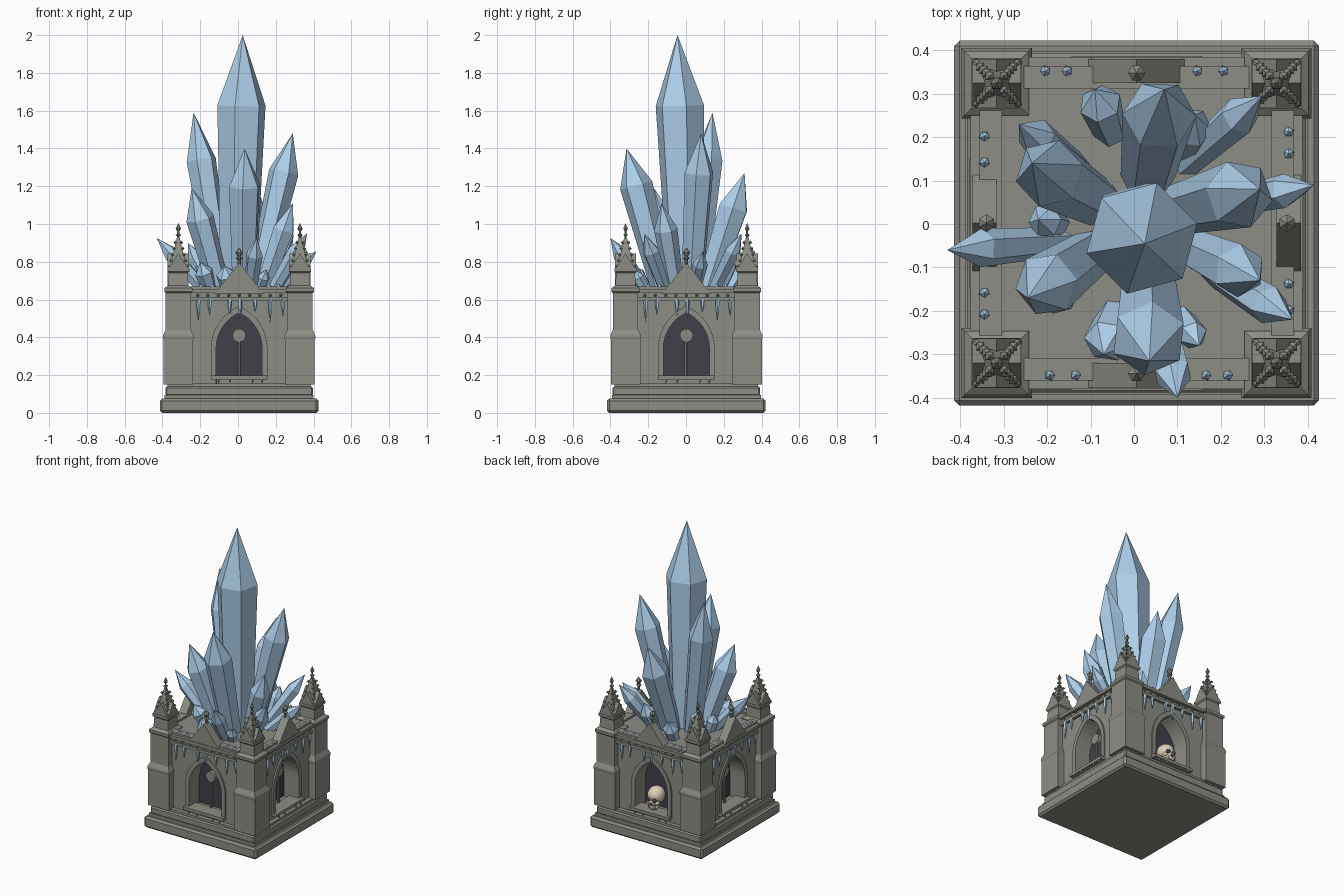
import bpy, bmesh, math, random
from mathutils import Matrix, Vector

if "Cube" in bpy.data.objects:
    bpy.data.objects.remove(bpy.data.objects["Cube"])

random.seed(4)
T = Matrix.Translation
CEN = T((0.006, 0.002, 0))                       # the stone part sits slightly off centre
SIDES = [CEN @ Matrix.Rotation(k * math.pi / 2, 4, 'Z') for k in range(4)]  # front, right, back, left
CORNERS = [CEN @ T((sx * 0.322, sy * 0.322, 0)) for sx in (-1, 1) for sy in (-1, 1)]


def material(name, rgb):
    m = bpy.data.materials.new(name)
    m.diffuse_color = (*rgb, 1)
    m.use_nodes = True
    m.node_tree.nodes["Principled BSDF"].inputs["Base Color"].default_value = m.diffuse_color
    return m


STONE = material("stone", (0.27, 0.27, 0.24))
ICE = material("ice", (0.42, 0.62, 0.82))
DARK = material("dark_recess", (0.055, 0.05, 0.065))
BONE = material("bone", (0.72, 0.64, 0.48))


def finish(name, bm, mat, bevel=0, smooth=False):
    bmesh.ops.remove_doubles(bm, verts=bm.verts, dist=1e-5)
    bmesh.ops.recalc_face_normals(bm, faces=bm.faces)
    me = bpy.data.meshes.new(name)
    bm.to_mesh(me)
    bm.free()
    me.materials.append(mat)
    ob = bpy.data.objects.new(name, me)
    bpy.context.collection.objects.link(ob)
    if bevel:
        b = ob.modifiers.new("bevel", 'BEVEL')
        b.width, b.segments = bevel, 1
    if smooth:
        me.polygons.foreach_set("use_smooth", [True] * len(me.polygons))
    return ob


def box(bm, lo, hi, M=Matrix()):
    c = [(a + b) / 2 for a, b in zip(lo, hi)]
    s = [b - a for a, b in zip(lo, hi)]
    bmesh.ops.create_cube(bm, size=1, matrix=M @ T(c) @ Matrix.Diagonal((*s, 1)))


def prism(bm, pts, y0, y1, M=Matrix()):
    """Extrude an (x, z) outline from y0 to y1."""
    a = [bm.verts.new(M @ Vector((x, y0, z))) for x, z in pts]
    b = [bm.verts.new(M @ Vector((x, y1, z))) for x, z in pts]
    bm.faces.new(a)
    bm.faces.new(b[::-1])
    for i in range(len(pts)):
        j = (i + 1) % len(pts)
        bm.faces.new((a[i], b[i], b[j], a[j]))


def stack(bm, rings, n=6, M=Matrix(), rot=0.0):
    """Loft n-sided rings given as (radius, z); n=4 takes half widths of a square."""
    if n == 4:
        rot, k = math.pi / 4, math.sqrt(2)
    else:
        k = 1
    loops = []
    for r, z in rings:
        r = max(r * k, 1e-7)
        loops.append([bm.verts.new(M @ Vector((r * math.cos(rot + math.tau * i / n),
                                               r * math.sin(rot + math.tau * i / n), z))) for i in range(n)])
    bm.faces.new(loops[0][::-1])
    bm.faces.new(loops[-1])
    for p, q in zip(loops, loops[1:]):
        for i in range(n):
            j = (i + 1) % n
            bm.faces.new((p[i], p[j], q[j], q[i]))


def arch(w, spring, h, bottom, n=8):
    """Pointed arch outline, from bottom left over the apex to bottom right."""
    c = (h * h - w * w) / (2 * w)
    R, top = w + c, math.atan2(h, c)
    right = [(-c + R * math.cos(top * i / n), spring + R * math.sin(top * i / n)) for i in range(n)]
    return [(-w, bottom)] + [(-x, z) for x, z in right] + [(0, spring + h)] + right[::-1] + [(w, bottom)]


# stepped base
for name, h, z0, z1, bv in (("base_slab", 0.42, 0, 0.076, 0.012), ("base_neck", 0.395, 0.07, 0.095, 0),
                            ("base_step", 0.39, 0.09, 0.14, 0.008), ("base_top", 0.38, 0.13, 0.155, 0)):
    bm = bmesh.new()
    box(bm, (-h, -h, z0), (h, h, z1), CEN)
    finish(name, bm, STONE, bv)

# dark core behind the windows, and the roof
bm = bmesh.new()
box(bm, (-0.25, -0.25, 0.15), (0.25, 0.25, 0.61), CEN)
finish("dark_core", bm, DARK)
bm = bmesh.new()
box(bm, (-0.32, -0.32, 0.6), (0.32, 0.32, 0.655), CEN)
finish("roof", bm, STONE)

walls, frames, trims, gables, finials, tracery, ice = [bmesh.new() for _ in range(7)]
hole = arch(0.122, 0.34, 0.19, 0.15)
outer = arch(0.15, 0.34, 0.225, 0.18)
inner = arch(0.122, 0.34, 0.19, 0.18)
for k, M in enumerate(SIDES):
    # wall with pointed opening and moulded frame
    prism(walls, [(-0.3, 0.15), (-0.3, 0.64), (0.3, 0.64), (0.3, 0.15)] + hole[::-1], -0.352, -0.25, M)
    prism(frames, outer + inner[::-1], -0.362, -0.34, M)
    # sill, cornice bands and parapet
    box(trims, (-0.12, -0.35, 0.15), (0.12, -0.25, 0.185), M)
    box(trims, (-0.15, -0.385, 0.178), (0.15, -0.29, 0.198), M)
    box(trims, (-0.26, -0.372, 0.592), (0.26, -0.34, 0.612), M)
    box(trims, (-0.26, -0.382, 0.635), (0.26, -0.31, 0.655), M)
    box(trims, (-0.26, -0.362, 0.61), (0.26, -0.31, 0.668), M)
    for i in range(9):
        stack(trims, [(0.008, 0), (0, 0.012)], 4, M @ T((-0.22 + i * 0.055, -0.36, 0.623)) @ Matrix.Rotation(math.pi / 2, 4, 'X'))
    # gable with finial
    prism(gables, [(-0.13, 0.63), (0, 0.795), (0.13, 0.63)], -0.378, -0.322, M)
    stack(finials, [(0.009, 0.77), (0.009, 0.81), (0.018, 0.82), (0.008, 0.828), (0.02, 0.85), (0, 0.875)], 6, M @ T((0, -0.346, 0)))
    # mullion and round boss, not in the rear niche
    if k != 2:
        stack(tracery, [(0.009, 0.185), (0.009, 0.4)], 8, M @ T((0, -0.295, 0)))
        stack(tracery, [(0.035, -0.012), (0.035, 0.012)], 16, M @ T((0, -0.295, 0.41)) @ Matrix.Rotation(math.pi / 2, 4, 'X'))
    # icicles below the cornice and the sill
    for x, l in ((-0.215, 0.12), (-0.155, 0.085), (-0.05, 0.09), (0.005, 0.11), (0.085, 0.07), (0.165, 0.12), (0.232, 0.09)):
        stack(ice, [(0.012, 0.6), (0.009, 0.6 - l * 0.45), (0, 0.6 - l)], 5, M @ T((x, -0.366, 0)), x * 20)
    for x in (-0.11, -0.05, 0.07, 0.12):
        stack(ice, [(0.007, 0.182), (0, 0.15)], 5, M @ T((x, -0.378, 0)))
    # frost lumps on the parapet
    for x in (-0.2, -0.14, 0.16, 0.21):
        stack(ice, [(0.014, 0.66), (0.01, 0.675), (0, 0.685)], 5, M @ T((x, -0.35, 0)))
for name, bm, mat in (("wall_panels", walls, STONE), ("window_frames", frames, STONE), ("sills_and_cornices", trims, STONE),
                      ("gables", gables, STONE), ("gable_finials", finials, STONE), ("window_tracery", tracery, STONE),
                      ("icicles", ice, ICE)):
    finish(name, bm, mat)

# corner buttresses with pinnacles
piers, pins, crockets = [bmesh.new() for _ in range(3)]
for C in CORNERS:
    stack(piers, [(0.078, 0.15), (0.078, 0.39), (0.081, 0.395), (0.081, 0.41), (0.067, 0.44), (0.067, 0.635),
                  (0.074, 0.642), (0.074, 0.66), (0.054, 0.675), (0.05, 0.74), (0.058, 0.748), (0.058, 0.765), (0.045, 0.765)], 4, C)
    stack(pins, [(0.046, 0.76), (0.008, 0.925)], 4, C)
    stack(pins, [(0.008, 0.915), (0.007, 0.935), (0.015, 0.942), (0.006, 0.95), (0.006, 0.962), (0.014, 0.975), (0, 1.005)], 6, C)
    for q in range(4):
        R = C @ Matrix.Rotation(q * math.pi / 2, 4, 'Z')
        prism(pins, [(-0.054, 0.762), (0, 0.845), (0.054, 0.762)], -0.056, -0.01, R)
        for i in range(5):
            t = 0.1 + i * 0.19
            h = 0.046 + (0.008 - 0.046) * t
            stack(crockets, [(0, -0.011), (0.009, 0), (0, 0.011)], 4, R @ T((h + 0.003, h + 0.003, 0.76 + 0.165 * t)))
finish("corner_buttresses", piers, STONE)
finish("pinnacles", pins, STONE)
finish("pinnacle_crockets", crockets, STONE)

# crystal cluster: base (x, y), tip (x, y, z), radius, shoulder fraction
CRYSTALS = [
    ((0, 0), (0.025, -0.045, 2.0), 0.132, 0.73),
    ((-0.08, 0.05), (-0.235, 0.14, 1.59), 0.08, 0.74),
    ((0.09, 0.03), (0.29, 0.08, 1.48), 0.08, 0.76),
    ((0.03, -0.11), (0.035, -0.315, 1.4), 0.088, 0.75),
    ((0.03, 0.1), (0.07, 0.31, 1.27), 0.085, 0.72),
    ((-0.09, -0.06), (-0.245, -0.17, 1.19), 0.075, 0.72),
    ((0.12, -0.05), (0.29, -0.13, 1.11), 0.062, 0.72),
    ((-0.15, -0.04), (-0.43, -0.06, 0.925), 0.045, 0.72),
    ((0.17, 0.04), (0.415, 0.09, 0.855), 0.04, 0.72),
    ((0.11, 0.13), (0.295, 0.295, 0.95), 0.045, 0.72),
    ((0.17, -0.1), (0.365, -0.22, 0.95), 0.045, 0.72),
    ((0.06, -0.2), (0.1, -0.4, 0.925), 0.045, 0.72),
    ((-0.12, 0.12), (-0.265, 0.23, 0.9), 0.045, 0.72),
    ((-0.04, -0.2), (-0.07, -0.3, 0.78), 0.055, 0.7),
    ((-0.05, 0.2), (-0.09, 0.31, 0.8), 0.05, 0.7),
    ((0.11, 0.16), (0.14, 0.25, 0.85), 0.05, 0.7),
    ((-0.14, -0.1), (-0.2, -0.19, 0.8), 0.05, 0.7),
    ((0.1, -0.2), (0.15, -0.28, 0.76), 0.035, 0.7),
    ((-0.17, 0.0), (-0.22, 0.01, 0.78), 0.04, 0.7)]
for i, (b, t, r, s) in enumerate(CRYSTALS):
    bm = bmesh.new()
    p, q = Vector((*b, 0.62)), Vector(t)
    L = (q - p).length
    M = T(p) @ (q - p).to_track_quat('Z', 'Y').to_matrix().to_4x4()
    stack(bm, [(r * 0.72, 0), (r, L * s), (0, L)], 6, M, 1.85 if i == 0 else random.random())
    finish("main_crystal" if i == 0 else f"crystal_{i}", bm, ICE)

# skull in the rear niche, modelled facing -y then turned to the back
S = SIDES[2] @ T((0, -0.305, 0.2))


def blob(bm, c, s):
    bmesh.ops.create_uvsphere(bm, u_segments=20, v_segments=12, radius=1, matrix=S @ T(c) @ Matrix.Diagonal((*s, 1)))


bm = bmesh.new()
blob(bm, (0, 0, 0.09), (0.054, 0.06, 0.055))
blob(bm, (0, -0.025, 0.055), (0.042, 0.034, 0.032))
blob(bm, (0, -0.025, 0.018), (0.03, 0.03, 0.02))
for sx in (-1, 1):
    blob(bm, (sx * 0.032, -0.035, 0.052), (0.013, 0.02, 0.011))
finish("skull", bm, BONE, smooth=True)
bm = bmesh.new()
for i in range(6):
    x = -0.02 + i * 0.008
    box(bm, (x - 0.0033, -0.059, 0.018), (x + 0.0033, -0.04, 0.036), S)
finish("skull_teeth", bm, BONE)
bm = bmesh.new()
for sx in (-1, 1):
    blob(bm, (sx * 0.021, -0.052, 0.072), (0.014, 0.012, 0.014))
stack(bm, [(0.009, 0.044), (0, 0.062)], 4, S @ T((0, -0.055, 0)))
finish("skull_sockets", bm, DARK, smooth=True)
